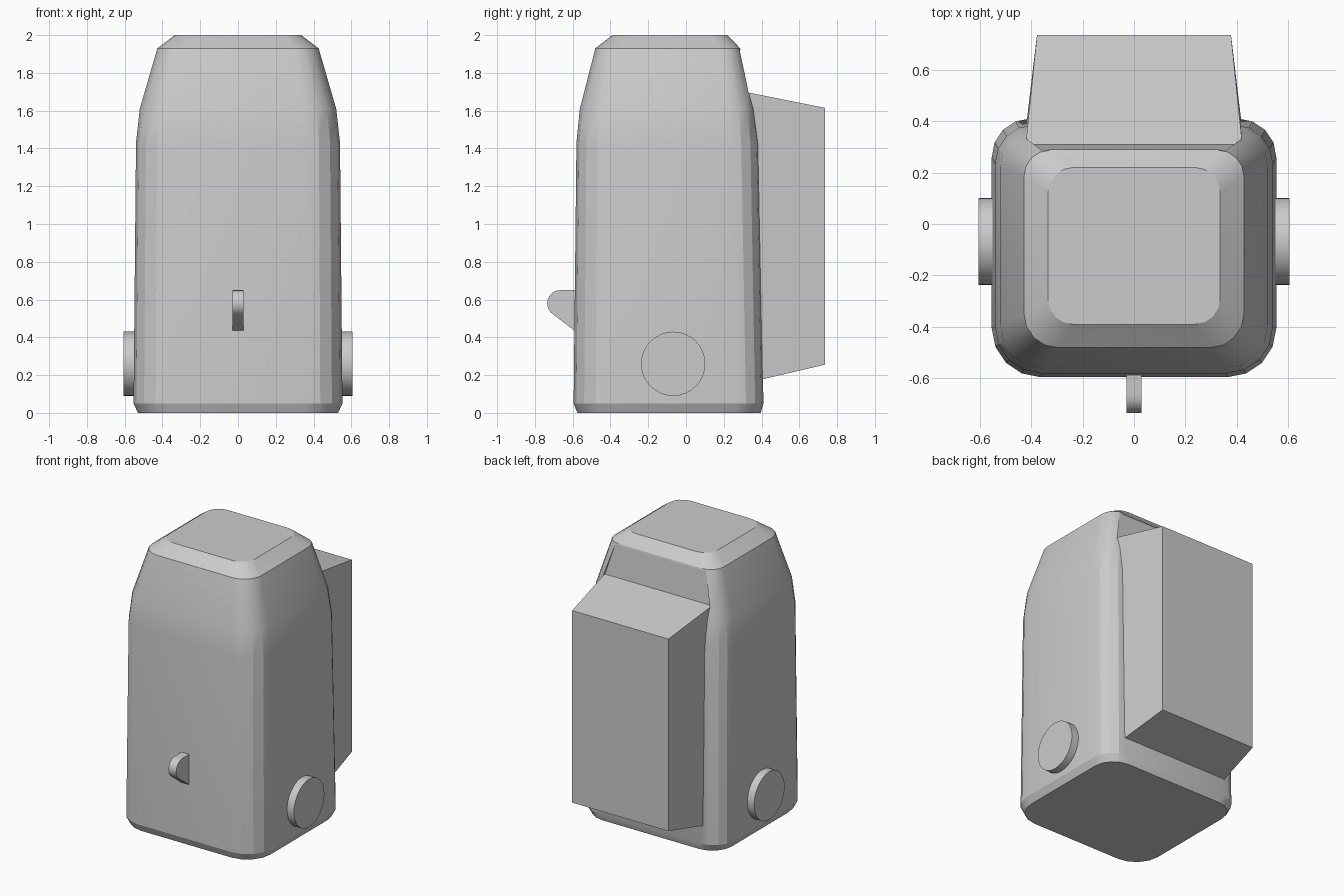
import bpy, bmesh
from math import sin, cos, pi, radians

if "Cube" in bpy.data.objects:
    bpy.data.objects.remove(bpy.data.objects["Cube"])


def make(name, verts, faces, smooth=None):
    me = bpy.data.meshes.new(name)
    me.from_pydata(verts, [], faces)
    bm = bmesh.new()
    bm.from_mesh(me)
    bmesh.ops.recalc_face_normals(bm, faces=bm.faces)
    bm.to_mesh(me)
    bm.free()
    ob = bpy.data.objects.new(name, me)
    bpy.context.collection.objects.link(ob)
    if smooth:
        bpy.ops.object.select_all(action='DESELECT')
        bpy.context.view_layer.objects.active = ob
        ob.select_set(True)
        bpy.ops.object.shade_smooth_by_angle(angle=radians(smooth))
    return ob


def loft(name, rings, smooth=None):
    n = len(rings[0])
    verts = [p for r in rings for p in r]
    faces = [(k * n + i, k * n + (i + 1) % n, (k + 1) * n + (i + 1) % n, (k + 1) * n + i)
             for k in range(len(rings) - 1) for i in range(n)]
    faces += [tuple(range(n)), tuple(range(len(verts) - n, len(verts)))]
    return make(name, verts, faces, smooth)


def rounded(z, hx, y0, y1, rf, rb, seg=4):
    """Rounded rectangle with separate front and back corner radii."""
    pts = []
    for sx, y, sy, r, a0 in ((1, y1, 1, rb, 0), (-1, y1, 1, rb, 90),
                             (-1, y0, -1, rf, 180), (1, y0, -1, rf, 270)):
        for i in range(seg + 1):
            a = radians(a0 + 90 * i / seg)
            pts.append((sx * (hx - r) + r * cos(a), y - sy * r + r * sin(a), z))
    return pts


# Tapered housing
sections = [(0.0, 0.53, -0.575, 0.395, 0.18, 0.15),
            (0.05, 0.553, -0.595, 0.41, 0.19, 0.15),
            (1.43, 0.54, -0.58, 0.385, 0.18, 0.15),
            (1.61, 0.52, -0.562, 0.363, 0.17, 0.14),
            (1.93, 0.427, -0.48, 0.287, 0.13, 0.10),
            (2.0, 0.335, -0.39, 0.22, 0.10, 0.10)]
body = loft("housing", [rounded(*s) for s in sections], 22)

# Recess in the back of the housing, above the pack
cutter = loft("recess_cutter", [
    [(-0.42, y0, 1.69), (0.42, y0, 1.69), (0.355, y1, 1.92), (-0.355, y1, 1.92)]
    for y0, y1 in ((0.311, 0.285), (0.5, 0.5))])
cutter.hide_render = True
cutter.hide_viewport = True
mod = body.modifiers.new("recess", 'BOOLEAN')
mod.operation = 'DIFFERENCE'
mod.solver = 'EXACT'
mod.object = cutter

# Back pack, narrowing towards the rear
loft("back_pack", [
    [(-hx, yb, zb), (hx, yb, zb), (hx, yt, zt), (-hx, yt, zt)]
    for hx, yb, zb, yt, zt in ((0.424, 0.34, 0.163, 0.28, 1.706),
                               (0.377, 0.735, 0.255, 0.735, 1.615))])

# Side discs
for name, s in (("right_disc", 1), ("left_disc", -1)):
    loft(name, [[(s * x, -0.068 + 0.17 * cos(2 * pi * i / 32), 0.26 + 0.17 * sin(2 * pi * i / 32))
                 for i in range(32)] for x in (0.5, 0.605)], 30)

# Front tap
profile = [(-0.55, 0.405), (-0.55, 0.65)]
for i in range(11):
    a = radians(90 + 145 * i / 10)
    profile.append((-0.665 + 0.07 * cos(a), 0.58 + 0.07 * sin(a)))
loft("front_tap", [[(x, y, z) for y, z in profile] for x in (-0.03, 0.03)], 30)
